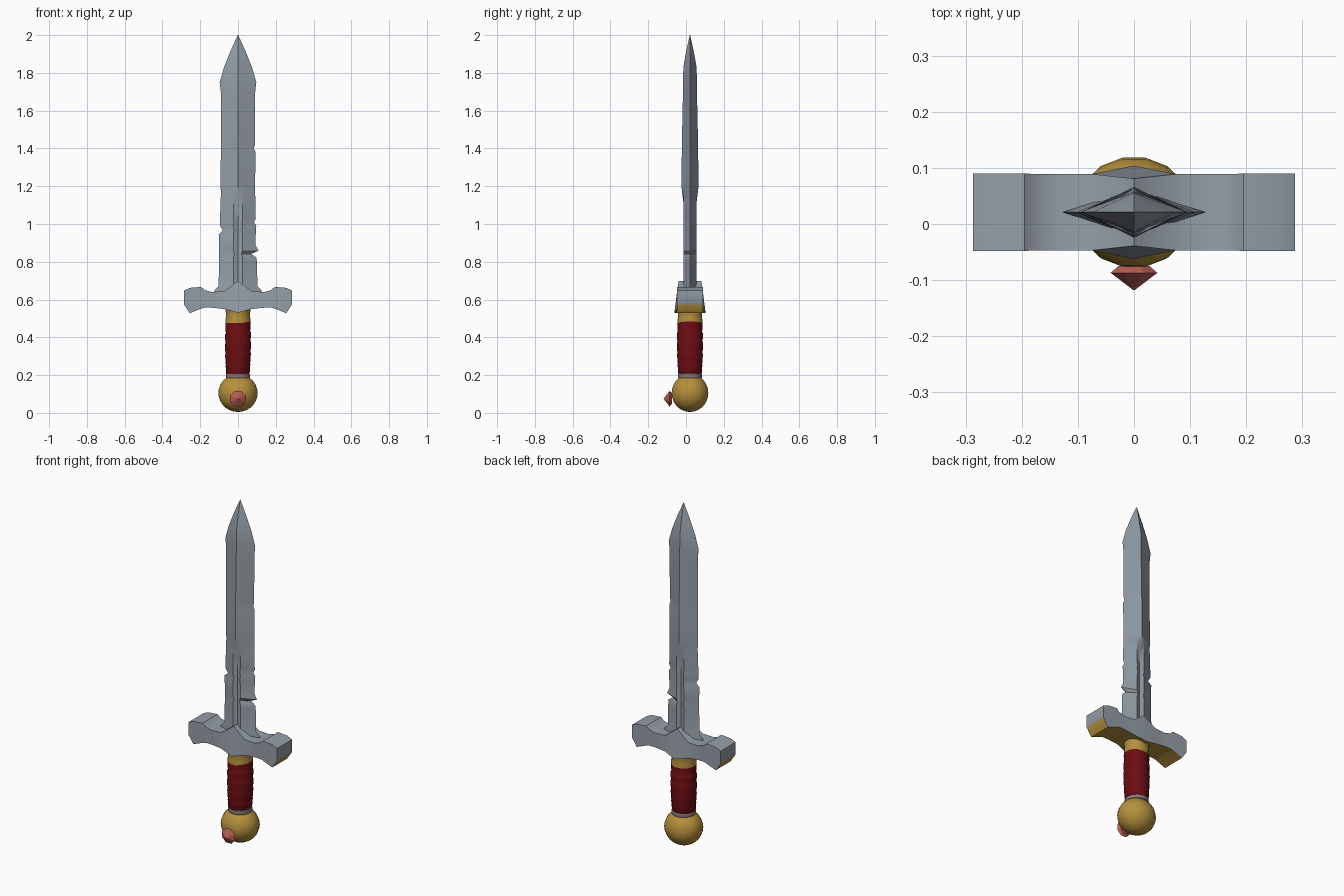
import bpy, bmesh, math
from mathutils import Matrix, Vector

if "Cube" in bpy.data.objects:
    bpy.data.objects.remove(bpy.data.objects["Cube"])

CY = 0.021  # the sword's centre plane in y


def mat(name, rgb):
    m = bpy.data.materials.new(name)
    m.diffuse_color = (*rgb, 1)
    m.use_nodes = True
    m.node_tree.nodes["Principled BSDF"].inputs["Base Color"].default_value = m.diffuse_color
    return m


STEEL = mat("steel", (0.30, 0.345, 0.39))
GOLD = mat("gold", (0.46, 0.28, 0.045))
RED = mat("red_leather", (0.15, 0.004, 0.006))
RING = mat("dull_ring", (0.27, 0.18, 0.19))
GEM = mat("gem", (0.48, 0.11, 0.085))


def loft(name, sections, mats, smooth=30, bevel=0):
    """Skin a list of closed sections that have equal point counts."""
    bm = bmesh.new()
    rings = [[bm.verts.new(p) for p in s] for s in sections]
    n = len(rings[0])
    for a, b in zip(rings, rings[1:]):
        for i in range(n):
            j = (i + 1) % n
            bm.faces.new((a[i], a[j], b[j], b[i]))
    bm.faces.new(rings[0])
    bm.faces.new(rings[-1])
    if bevel:
        edges = [e for e in bm.edges if e.calc_face_angle(0) > math.radians(50)]
        bmesh.ops.bevel(bm, geom=edges, offset=bevel, segments=2, profile=0.5, affect='EDGES')
    bmesh.ops.recalc_face_normals(bm, faces=bm.faces)
    me = bpy.data.meshes.new(name)
    bm.to_mesh(me)
    bm.free()
    for m in mats:
        me.materials.append(m)
    ob = bpy.data.objects.new(name, me)
    bpy.context.collection.objects.link(ob)
    if smooth:
        bpy.ops.object.select_all(action='DESELECT')
        ob.select_set(True)
        bpy.context.view_layer.objects.active = ob
        bpy.ops.object.shade_smooth_by_angle(angle=math.radians(smooth))
    return ob


def lathe(name, profile, material, n=16, smooth=40, tilt=0, mtx=Matrix.Translation((0, CY, 0))):
    """Turn (radius, height) points about an axis; tilt slants the rings."""
    secs = []
    for r, h in profile:
        angs = [2 * math.pi * (i + 0.5) / n for i in range(n)]
        secs.append([mtx @ Vector((r * math.cos(a), r * math.sin(a), h + tilt * math.cos(a)))
                     for a in angs])
    return loft(name, secs, [material], smooth)


# Blade: z, left edge, right edge, half thickness, groove (0 none, 1 full)
BLADE = [
    (0.60, .127, .127, .045, 1), (0.645, .127, .127, .045, 1), (0.672, .103, .103, .045, 1),
    (0.80, .100, .100, .045, 1), (0.822, .100, .098, .045, 1), (0.842, .100, .070, .045, 1),
    (0.858, .100, .108, .045, 1), (0.89, .100, .092, .045, 1), (0.945, .102, .094, .045, 1),
    (0.965, .080, .094, .045, 1), (0.99, .095, .097, .045, 1), (1.01, .095, .084, .045, 1),
    (1.03, .095, .094, .045, 1), (1.10, .093, .092, .045, 1), (1.17, .090, .091, .045, 0.15),
    (1.20, .094, .091, .045, 0), (1.25, .092, .091, .0455, 0), (1.38, .091, .093, .043, 0),
    (1.40, .091, .084, .043, 0), (1.42, .091, .090, .043, 0), (1.70, .091, .091, .037, 0),
    (1.75, .097, .097, .037, 0), (1.83, .074, .074, .035, 0), (1.91, .042, .042, .021, 0),
    (2.00, .001, .001, .001, 0),
]
secs = []
for z, l, r, t, g in BLADE:
    hw = min(l, r, 0.092)
    rx, ry = 0.26 * hw, 0.74 * t
    yc = t * (1 - g) + 0.024 * g
    secs.append([(r, CY, z), (rx, CY + ry, z), (0, CY + yc, z), (-rx, CY + ry, z),
                 (-l, CY, z), (-rx, CY - ry, z), (0, CY - yc, z), (rx, CY - ry, z)])
loft("blade", secs, [STEEL], 25)

# Crossguard: half of it as x, bottom z, top z, half depth at bottom and top; mirrored
HALF = [
    (0.0, .530, .698, .083, .060), (0.075, .550, .643, .068, .068), (0.14, .557, .640, .068, .068),
    (0.175, .557, .650, .068, .068), (0.195, .552, .667, .069, .069), (0.255, .528, .662, .069, .069),
    (0.287, .575, .648, .069, .069),
]
cols = [(-x, *rest) for x, *rest in reversed(HALF[1:])] + HALF
guard = loft("crossguard", [[(x, CY - d, b), (x, CY + d, b), (x, CY + e, t), (x, CY - e, t)]
                            for x, b, t, d, e in cols], [STEEL, GOLD], 35, bevel=0.009)
# Gold underside
for f in guard.data.polygons:
    if f.normal.z < -0.3 and f.center.z < 0.6:
        f.material_index = 1

# Collar, wrapped grip and lower ring
lathe("collar", [(.068, .475), (.066, .50), (.064, .53), (.072, .56)], GOLD)
grip = [(.060, .205)]
bands = 5
for i in range(bands):
    z0 = .212 + i * .054
    r = .061 + .008 * math.sin(math.pi * (i + 1) / (bands + 1) * 0.9)
    grip += [(r - .001, z0), (r + .002, z0 + .040), (r + .001, z0 + .048)]
grip.append((.066, .484))
lathe("grip", grip, RED, tilt=.006)
lathe("lower_ring", [(.056, .18), (.064, .186), (.066, .196), (.063, .207), (.055, .212)], RING)

# Pommel ball
ball = [(max(.001, .1 * math.sin(math.pi * k / 14)), .105 - .1 * math.cos(math.pi * k / 14))
        for k in range(15)]
lathe("pommel", ball, GOLD, mtx=Matrix.Translation((0, CY, 0)) @ Matrix.Diagonal((1.06, .99, 1, 1)))

# Faceted gem on the pommel's front
lathe("pommel_gem", [(.012, -.06), (.030, .075), (.045, .087), (.001, .118)][1:], GEM, n=8, smooth=0,
      mtx=Matrix.Translation((0, 0, .075)) @ Matrix.Rotation(math.pi / 2, 4, 'X'))
